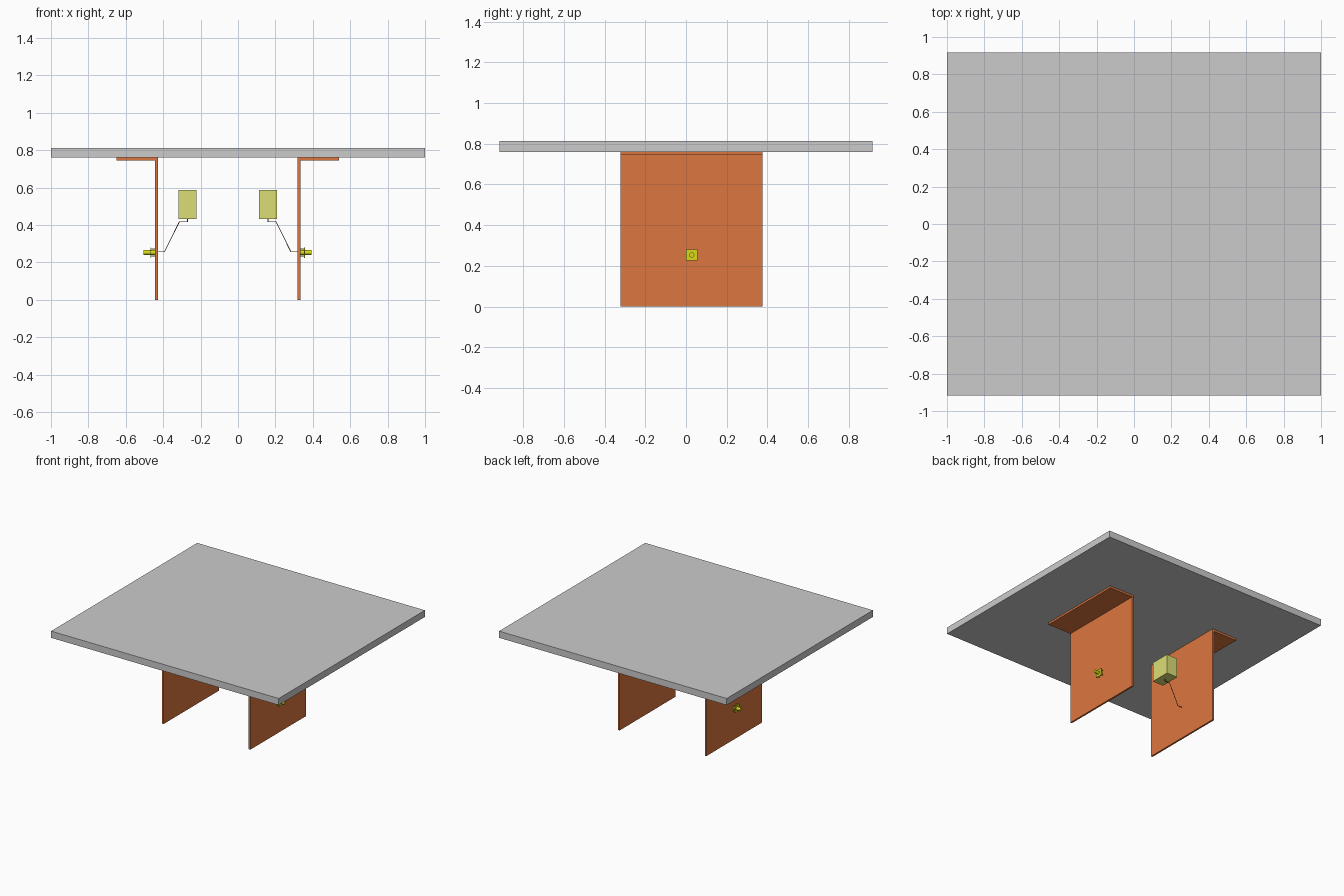
import bpy, math

if "Cube" in bpy.data.objects:
    bpy.data.objects.remove(bpy.data.objects["Cube"])

MID_X, MID_Y = -0.055, 0.028   # symmetry centre of the two legs


def material(name, rgb):
    m = bpy.data.materials.new(name)
    m.diffuse_color = (*rgb, 1)
    m.use_nodes = True
    m.node_tree.nodes["Principled BSDF"].inputs["Base Color"].default_value = m.diffuse_color
    return m


orange = material("orange", (0.72, 0.18, 0.05))
pale = material("pale_yellow", (0.72, 0.73, 0.18))
yellow = material("bright_yellow", (0.70, 0.70, 0.01))
brown = material("wire_brown", (0.25, 0.15, 0.10))


def finish(name, mat):
    o = bpy.context.object
    o.name = name
    if mat:
        o.data.materials.append(mat)
    return o


def box(name, x, y, z, mat=None):
    bpy.ops.mesh.primitive_cube_add(
        size=1, location=[sum(r) / 2 for r in (x, y, z)])
    o = finish(name, mat)
    o.scale = [abs(r[1] - r[0]) for r in (x, y, z)]
    bpy.ops.object.transform_apply(location=False, rotation=False, scale=True)
    return o


def rod(name, x, y, z, radius, mat, sides=24):
    bpy.ops.mesh.primitive_cylinder_add(
        vertices=sides, radius=radius, depth=abs(x[1] - x[0]),
        location=(sum(x) / 2, y, z), rotation=(0, math.pi / 2, 0))
    finish(name, mat)
    bpy.ops.object.shade_smooth_by_angle()


def wire(name, points, radius, mat):
    c = bpy.data.curves.new(name, 'CURVE')
    c.dimensions = '3D'
    c.bevel_depth = radius
    c.bevel_resolution = 2
    c.use_fill_caps = True
    s = c.splines.new('POLY')
    s.points.add(len(points) - 1)
    for p, co in zip(s.points, points):
        p.co = (*co, 1)
    c.materials.append(mat)
    bpy.context.collection.objects.link(bpy.data.objects.new(name, c))


# table top
box("table_top", (-1, 1), (-0.917, 0.917), (0.76, 0.813))

for side, label in ((-1, "left"), (1, "right")):
    def X(*d):
        # distances outward from the symmetry centre
        return [MID_X + side * v for v in d]

    # leg panel with outward mounting flange
    span = (MID_Y - 0.349, MID_Y + 0.349)
    box(label + "_leg_panel", X(0.374, 0.388), span, (0, 0.76), orange)
    box(label + "_leg_flange", X(0.388, 0.595), span, (0.744, 0.76), orange)

    # lamp shade hanging on the inner side
    box(label + "_lamp_shade", X(0.167, 0.263),
        (MID_Y - 0.08, MID_Y + 0.08), (0.432, 0.588), pale)

    # bent wire arm from panel to shade
    path = [(0.376, 0.257), (0.338, 0.257), (0.258, 0.418),
            (0.215, 0.418), (0.215, 0.435)]
    wire(label + "_lamp_arm", [(X(d)[0], MID_Y, z) for d, z in path],
         0.0025, brown)

    # knob assembly on the outer side: pins, square plate, round knob
    zc = 0.253
    for dy in (-1, 1):
        for dz in (-1, 1):
            rod(label + "_knob_pin", X(0.386, 0.412), MID_Y + dy * 0.019,
                zc + dz * 0.019, 0.003, yellow, 12)
    box(label + "_knob_plate", X(0.409, 0.414),
        (MID_Y - 0.028, MID_Y + 0.028), (zc - 0.028, zc + 0.028), yellow)
    rod(label + "_knob", X(0.386, 0.449), MID_Y, zc, 0.013, yellow)
